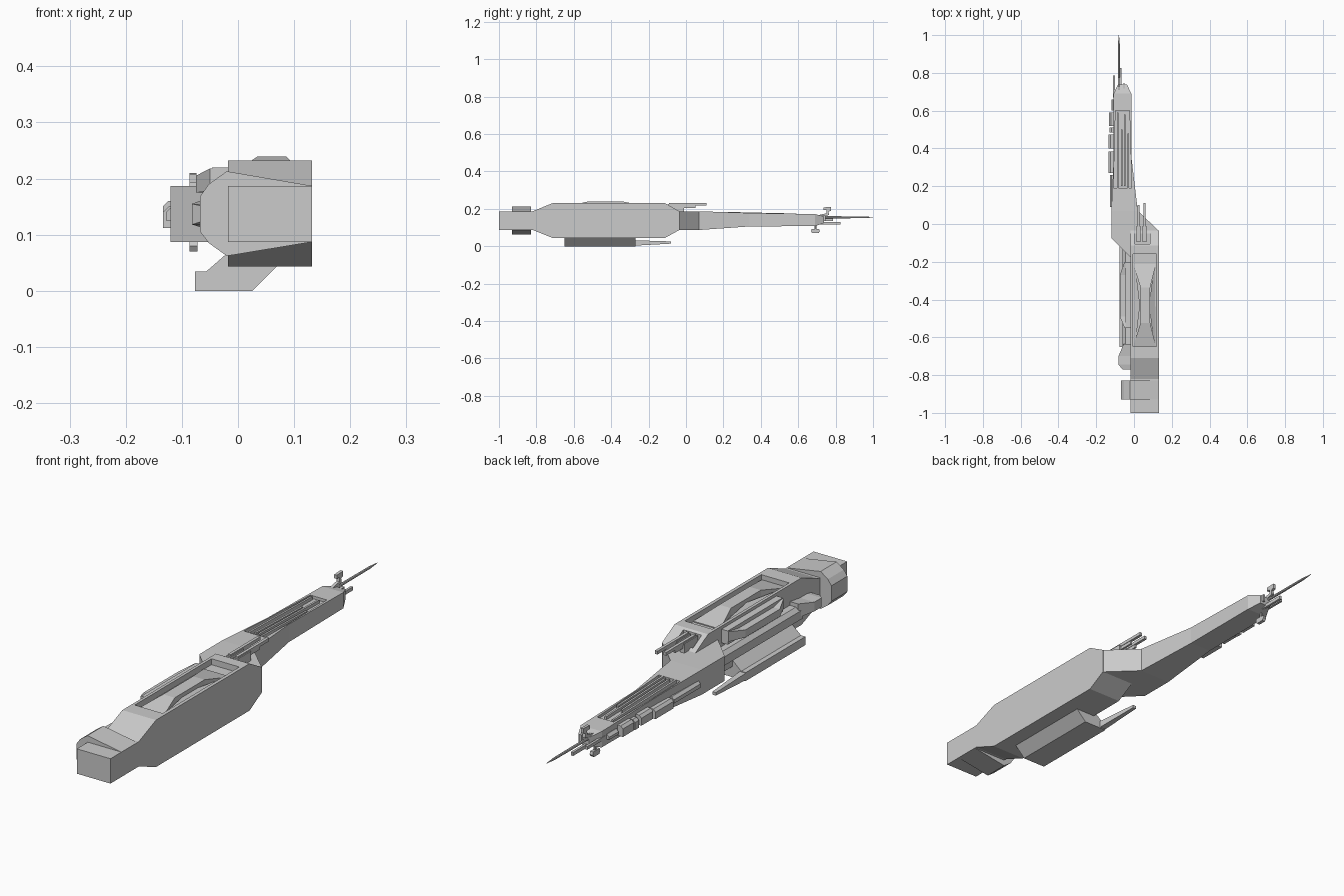
import bpy, bmesh
from mathutils import Vector

if "Cube" in bpy.data.objects:
    bpy.data.objects.remove(bpy.data.objects["Cube"])


def make(name, verts, faces):
    me = bpy.data.meshes.new(name)
    me.from_pydata(verts, [], faces)
    bm = bmesh.new()
    bm.from_mesh(me)
    bmesh.ops.recalc_face_normals(bm, faces=bm.faces)
    bm.to_mesh(me)
    bm.free()
    ob = bpy.data.objects.new(name, me)
    bpy.context.collection.objects.link(ob)
    return ob


def skin(name, rings):
    """Closed body through rings of equal point count."""
    n = len(rings[0])
    verts = [p for r in rings for p in r]
    faces = [tuple(range(n)), tuple(range(len(verts) - n, len(verts)))]
    for k in range(len(rings) - 1):
        for i in range(n):
            j = (i + 1) % n
            faces.append((k*n + i, k*n + j, k*n + n + j, k*n + n + i))
    return make(name, verts, faces)


def loft(name, stations):
    """Rectangular sections along y: (y, x0, x1, z0, z1)."""
    return skin(name, [[(a, y, c), (b, y, c), (b, y, d), (a, y, d)]
                       for y, a, b, c, d in stations])


def box(name, x0, x1, y0, y1, z0, z1):
    return loft(name, [(y0, x0, x1, z0, z1), (y1, x0, x1, z0, z1)])


def extrude_y(name, prof, y0, y1):
    return skin(name, [[(x, y, z) for x, z in prof] for y in (y0, y1)])


def extrude_z(name, plan, z0, z1):
    return skin(name, [[(x, y, z) for x, y in plan] for z in (z0, z1)])


def extrude_x(name, prof, x0, x1):
    return skin(name, [[(x, y, z) for y, z in prof] for x in (x0, x1)])


def cut(ob, cutter):
    m = ob.modifiers.new("recess", "BOOLEAN")
    m.operation, m.solver, m.object = "DIFFERENCE", "EXACT", cutter
    cutter.hide_render = True
    cutter.hide_viewport = True


def rod(name, p0, p1, r0, r1, sides=8):
    p0, p1 = Vector(p0), Vector(p1)
    d = p1 - p0
    bpy.ops.mesh.primitive_cone_add(vertices=sides, radius1=r0, radius2=r1,
                                    depth=d.length, location=(p0 + p1) / 2)
    ob = bpy.context.object
    ob.name = name
    ob.rotation_euler = d.to_track_quat("Z", "Y").to_euler()
    return ob


# Main hull: flat-sided, stepped up from the tail block
hull = extrude_x("main_hull", [(-1, .087), (-.82, .087), (-.71, .043), (-.115, .043), (-.035, .087),
                               (-.035, .187), (-.115, .232), (-.71, .232), (-.82, .187), (-1, .187)],
                 -.018, .132)
cut(hull, box("deck_recess_cutter", -.006, .118, -.648, -.16, .208, .3))
cut(hull, box("turret_recess_cutter", .004, .085, -.105, -.05, .185, .3))

# Sculpted waisted cover in the deck recess
loft("deck_cover", [(-.648, -.004, .116, .2, .212), (-.525, .034, .086, .2, .239),
                    (-.335, .034, .086, .2, .239), (-.212, -.004, .116, .2, .212)])
for s in (-1, 1):
    skin("deck_cover_flank", [[(.056 + s*.06, y, .206), (.056 + s*w, y, .206), (.056 + s*w, y, t)]
                              for y, w, t in ((-.64, .05, .213), (-.43, .024, .226), (-.22, .05, .213))])

# Engine collar around the tail
collar = [(.132, .087), (.132, .187), (-.02, .213), (-.052, .19),
          (-.068, .168), (-.068, .106), (-.052, .085), (-.02, .062)]
extrude_y("engine_collar", collar, -.93, -.828)

# Neck joining the two hulls, then the forward hull
extrude_z("neck", [(-.12, -.075), (-.02, -.175), (.1, -.15), (.13, -.035), (.02, .07), (-.12, .07)],
          .087, .187)
fore = loft("forward_hull", [(.07, -.12, .02, .087, .187), (.34, -.108, -.012, .106, .178),
                             (.69, -.108, -.014, .108, .172), (.738, -.085, -.037, .124, .16)])
fore_cut = loft("fore_recess_cutter", [(.19, -.108, -.012, .17, .22), (.6, -.098, -.024, .162, .22)])
cut(fore, fore_cut)

# Rails lying in the forward recess
for x, y0, y1 in ((-.086, .19, .59), (-.064, .2, .5), (-.048, .2, .58), (-.03, .19, .48)):
    loft("fore_rail", [(y0, x - .004, x + .004, .16, .184), (y1, x - .004, x + .004, .155, .175)])

# Twin top guns
for x, y1 in ((.024, .1), (.056, .11)):
    box("gun_mount", x - .01, x + .01, -.095, -.01, .18, .225)
    box("gun_barrel", x - .006, x + .006, -.09, y1, .218, .231)
    box("gun_cradle", x - .004, x + .004, -.03, y1 - .06, .205, .218)

# Upper side pod with tapered ends
extrude_y("upper_pod_core", [(-.01, .165), (-.046, .165), (-.046, .22), (-.01, .22)], -.55, -.2)
loft("upper_pod_skin", [(-.55, -.05, -.02, .178, .218), (-.49, -.075, -.02, .175, .205),
                        (-.27, -.075, -.02, .175, .205), (-.2, -.05, -.02, .178, .218)])

# Middle side band and lower hull chamfer
extrude_y("side_band", [(-.01, .15), (-.045, .15), (-.06, .135), (-.06, .1), (-.01, .06)], -.66, -.12)

# Rear side pod
loft("rear_pod", [(-.77, -.06, -.01, .125, .15), (-.745, -.082, -.01, .118, .155),
                  (-.7, -.082, -.01, .118, .155), (-.635, -.055, -.01, .11, .165)])

# Lower wing with its forward prong
extrude_y("lower_wing", [(-.077, 0), (.026, 0), (.072, .046), (-.018, .068), (-.057, .034), (-.077, .034)],
          -.65, -.27)
loft("wing_prong", [(-.28, -.077, -.05, .003, .032), (-.08, -.077, -.062, .014, .026)])

# Equipment boxes on the forward hull's outer side
for y0, y1, x0, z0, z1 in ((.09, .26, -.128, .125, .15), (.27, .385, -.134, .112, .15),
                           (.4, .475, -.134, .12, .16), (.485, .51, -.13, .115, .155),
                           (.52, .59, -.132, .118, .16), (.6, .66, -.12, .13, .15)):
    skin("side_equipment", [[(-.1, y, z0), (x0, y, z0), (x0, y, z1 - .01), (x0 + .01, y, z1), (-.1, y, z1)]
                            for y in (y0, y1)])

# Nose: long antenna, short prongs, hooked sensor and hanging pod
rod("main_antenna", (-.08, .68, .155), (-.08, .95, .155), .006, .005)
rod("antenna_tip", (-.08, .95, .155), (-.08, 1.0, .155), .005, .001)
box("upper_prong", -.11, -.1, .67, .785, .135, .148)
box("lower_prong", -.075, -.065, .68, .825, .116, .13)
box("short_prong", -.057, -.047, .68, .745, .135, .165)
extrude_x("hooked_sensor", [(.7, .15), (.72, .15), (.765, .168), (.762, .185), (.775, .19), (.775, .21),
                            (.735, .208), (.735, .193), (.752, .193), (.75, .176), (.7, .165)], -.086, -.074)
rod("pod_stem", (-.079, .692, .12), (-.079, .692, .085), .005, .005)
extrude_x("hanging_pod", [(.668, .08), (.675, .07), (.708, .07), (.716, .08), (.712, .092), (.672, .092)],
          -.086, -.072)
